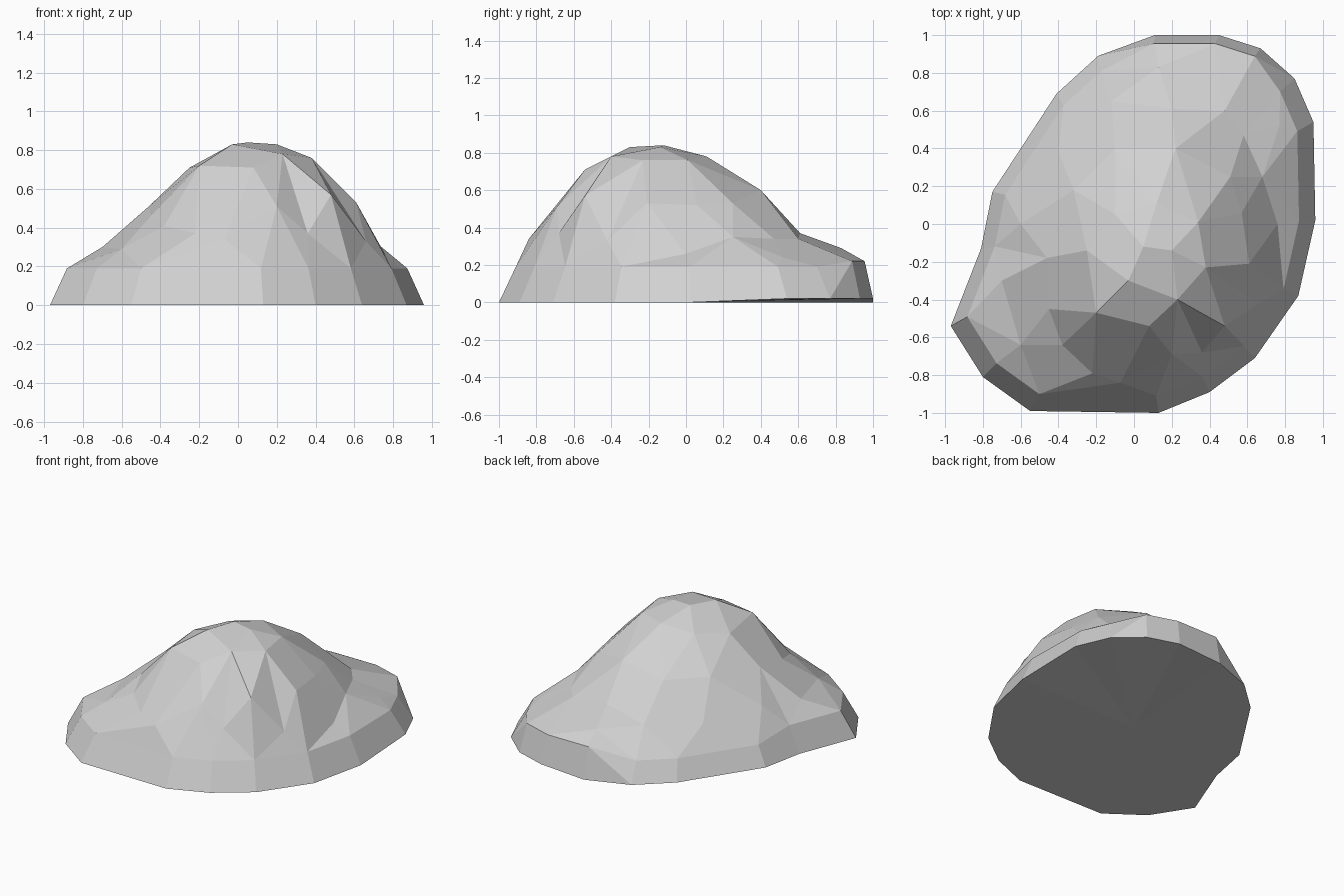
import bpy
import bmesh
from mathutils import Vector
from mathutils.geometry import delaunay_2d_cdt

cube = bpy.data.objects.get("Cube")
if cube:
    bpy.data.objects.remove(cube, do_unlink=True)

# Ground outline, counter-clockwise, in hundredths of a unit
outline = [(-55, -99), (13, -100), (40, -89), (64, -71), (87, -38), (96, 2),
           (95, 54), (85, 77), (67, 93), (45, 100), (11, 100), (-19, 89),
           (-41, 69), (-75, 17), (-81, -13), (-97, -54), (-80, -81)]

# Low shoulder around the mound: a ledge at the back, bulges at the front
shoulder = [(-7, -84, 34), (36, -68, 37), (66, -42, 33), (76, 0, 26),
            (68, 25, 35), (77, 52, 24), (58, 47, 34), (48, 60, 34),
            (20, 61, 37), (13, 83, 29), (-12, 65, 32), (-40, 38, 30),
            (-60, 0, 34), (-70, -30, 30), (-60, -64, 29), (-22, -79, 37)]

# Steep upper slopes
slope = [(20, -69, 51), (48, -54, 57), (61, -21, 53), (57, 6, 52),
         (51, 25, 53), (22, 40, 60), (-10, 40, 54), (-32, 18, 54),
         (-46, -18, 51), (-45, -45, 46), (-38, -64, 41)]

# Rounded crown
crown = [(-20, -47, 72), (8, -54, 71), (23, -40, 78), (38, -23, 76),
         (34, 1, 76), (12, 11, 78), (-10, 5, 74), (-25, -14, 71)]
peak = [(-3, -30, 83), (20, -14, 83), (5, -12, 84)]


def unit(point):
    return Vector(point) / 100


def ground_height(x, y):
    """The back right of the base lifts slightly off the ground."""
    return 0.02 if x > 0.4 and y > 0.5 else 0.0


def rim_height(x, y):
    """The rim is highest at the back and thins on the back left."""
    if y > 0.9:
        return 0.22
    return 0.14 if x < -0.1 and y > 0.1 else 0.19


def rim_point(x, y):
    inset = 0.955 if y > 0.9 else 0.91
    return Vector((x * inset, y * inset, rim_height(x, y)))


base_plan = [unit(p) for p in outline]
base = [Vector((p.x, p.y, ground_height(p.x, p.y))) for p in base_plan]
rim = [rim_point(p.x, p.y) for p in base_plan]
upper = [unit(p) for p in shoulder + slope + crown + peak]
points = base + rim + upper

# Keep the ground outline and the rim as unbroken edge loops
count = len(base)
loops = []
for start in (0, count):
    loops += [(start + i, start + (i + 1) % count) for i in range(count)]

# Join the contours into triangular facets
plan, _, facets, sources, _, _ = delaunay_2d_cdt(
    [p.to_2d() for p in points], loops, [], 1, 0.0001)

bm = bmesh.new()
verts = []
for position, source in zip(plan, sources):
    height = points[source[0]].z if source else 0.1
    verts.append(bm.verts.new((position.x, position.y, height)))
for facet in facets:
    bm.faces.new([verts[i] for i in facet])

# Close the underside with a fan around one centre point
centre = bm.verts.new((0, 0, 0))
for edge in [e for e in bm.edges if e.is_boundary]:
    bm.faces.new((edge.verts[0], edge.verts[1], centre))
bmesh.ops.recalc_face_normals(bm, faces=bm.faces[:])

# Merge nearly flat neighbours into broader facets
bmesh.ops.join_triangles(bm, faces=bm.faces[:], angle_face_threshold=0.15,
                         angle_shape_threshold=0.9)

mesh = bpy.data.meshes.new("boulder")
bm.to_mesh(mesh)
bm.free()
boulder = bpy.data.objects.new("boulder", mesh)
bpy.context.scene.collection.objects.link(boulder)

# Plain stone colour
stone = bpy.data.materials.new("light_grey_stone")
stone.use_nodes = True
colour = (0.64, 0.64, 0.64, 1)
stone.diffuse_color = colour
stone.node_tree.nodes["Principled BSDF"].inputs["Base Color"].default_value = colour
mesh.materials.append(stone)
